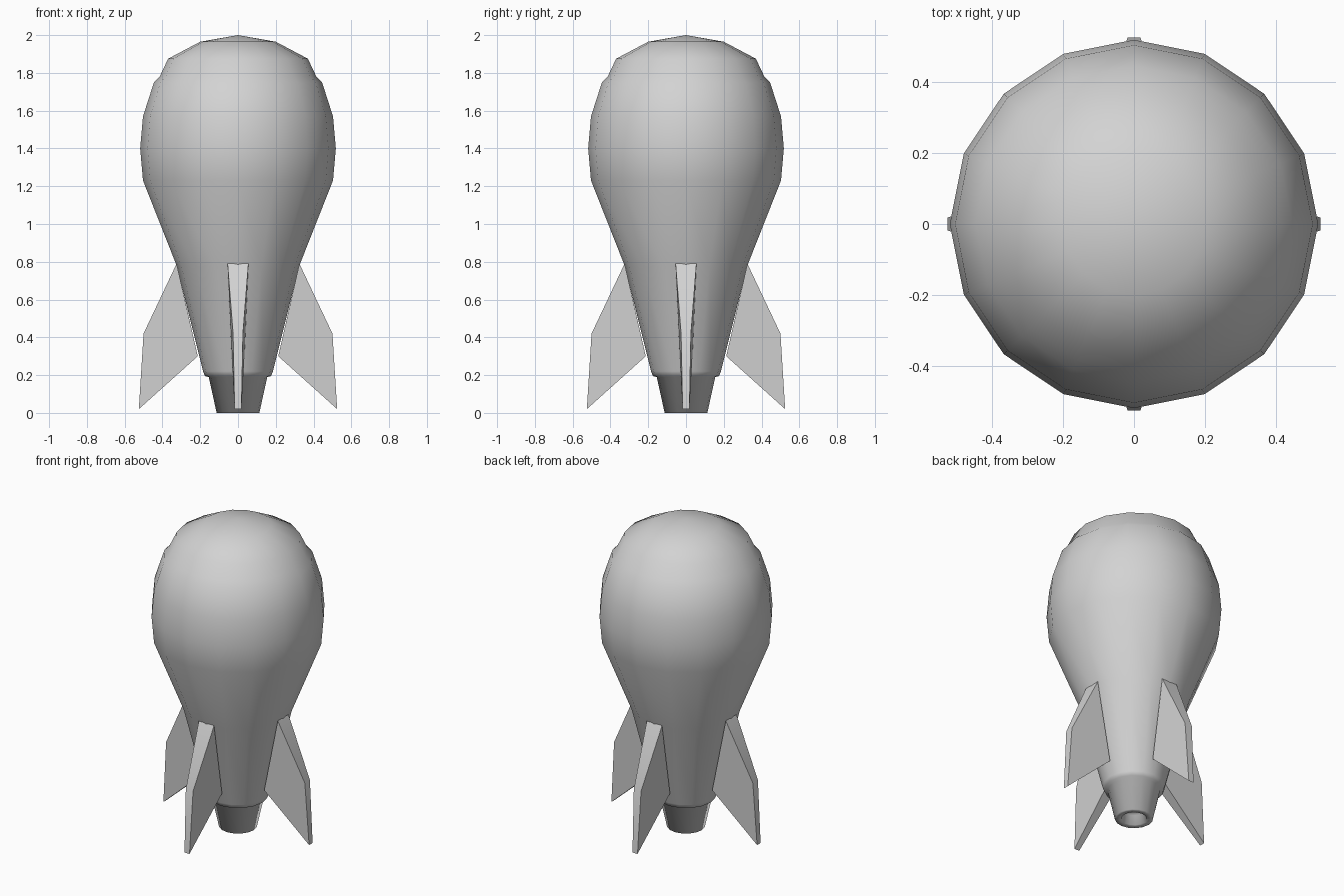
import bpy, bmesh
from math import pi, radians
from mathutils import Matrix

default = bpy.data.objects.get("Cube")
if default:
    bpy.data.objects.remove(default, do_unlink=True)

# One plain grey for the whole model
grey = bpy.data.materials.new("plain grey")
grey.use_nodes = True
colour = (0.65, 0.65, 0.65, 1)
grey.diffuse_color = colour
grey.node_tree.nodes["Principled BSDF"].inputs["Base Color"].default_value = colour


def finish(bm, name, angle):
    """Turn a bmesh into a named, smooth-shaded object."""
    bmesh.ops.recalc_face_normals(bm, faces=bm.faces)
    mesh = bpy.data.meshes.new(name)
    bm.to_mesh(mesh)
    bm.free()
    mesh.materials.append(grey)
    obj = bpy.data.objects.new(name, mesh)
    bpy.context.collection.objects.link(obj)
    bpy.ops.object.select_all(action="DESELECT")
    obj.select_set(True)
    bpy.context.view_layer.objects.active = obj
    bpy.ops.object.shade_smooth_by_angle(angle=radians(angle))
    return obj


def lathe(name, profile, sides=16, angle=180):
    """Revolve a (radius, height) profile around z."""
    bm = bmesh.new()
    verts = [bm.verts.new((r, 0, z)) for r, z in profile]
    edges = [bm.edges.new(pair) for pair in zip(verts, verts[1:])]
    bmesh.ops.spin(bm, geom=verts + edges, cent=(0, 0, 0), axis=(0, 0, 1),
                   angle=2 * pi, steps=sides)
    bmesh.ops.remove_doubles(bm, verts=bm.verts, dist=0.0005)
    return finish(bm, name, angle)


# Bulbous hull with faceted dome, tapering tail and hollow nozzle
lathe("hull_and_nozzle", [
    (0, 2.0), (0.2, 1.965), (0.37, 1.875), (0.415, 1.78), (0.445, 1.75),
    (0.503, 1.57), (0.518, 1.4), (0.503, 1.23), (0.325, 0.78),
    (0.185, 0.22), (0.175, 0.195), (0.155, 0.19),
    (0.113, 0.0), (0.075, 0.0), (0.065, 0.06), (0, 0.06)])

# Four swept fins: (radius, height, half thickness), thick root, thin outer edge
fin_outline = [(0.325, 0.79, 0.055), (0.5, 0.42, 0.026),
               (0.525, 0.02, 0.018), (0.213, 0.3, 0.034)]
for i, side in enumerate(("left", "back", "right", "front")):
    bm = bmesh.new()
    near = [bm.verts.new((r, -t, z)) for r, z, t in fin_outline]
    far = [bm.verts.new((r, t, z)) for r, z, t in fin_outline]
    bm.faces.new(near)
    bm.faces.new(far[::-1])
    for a in range(4):
        b = (a + 1) % 4
        bm.faces.new((near[b], near[a], far[a], far[b]))
    bmesh.ops.transform(bm, matrix=Matrix.Rotation(i * pi / 2, 4, "Z"), verts=bm.verts)
    finish(bm, side + "_fin", 30)
